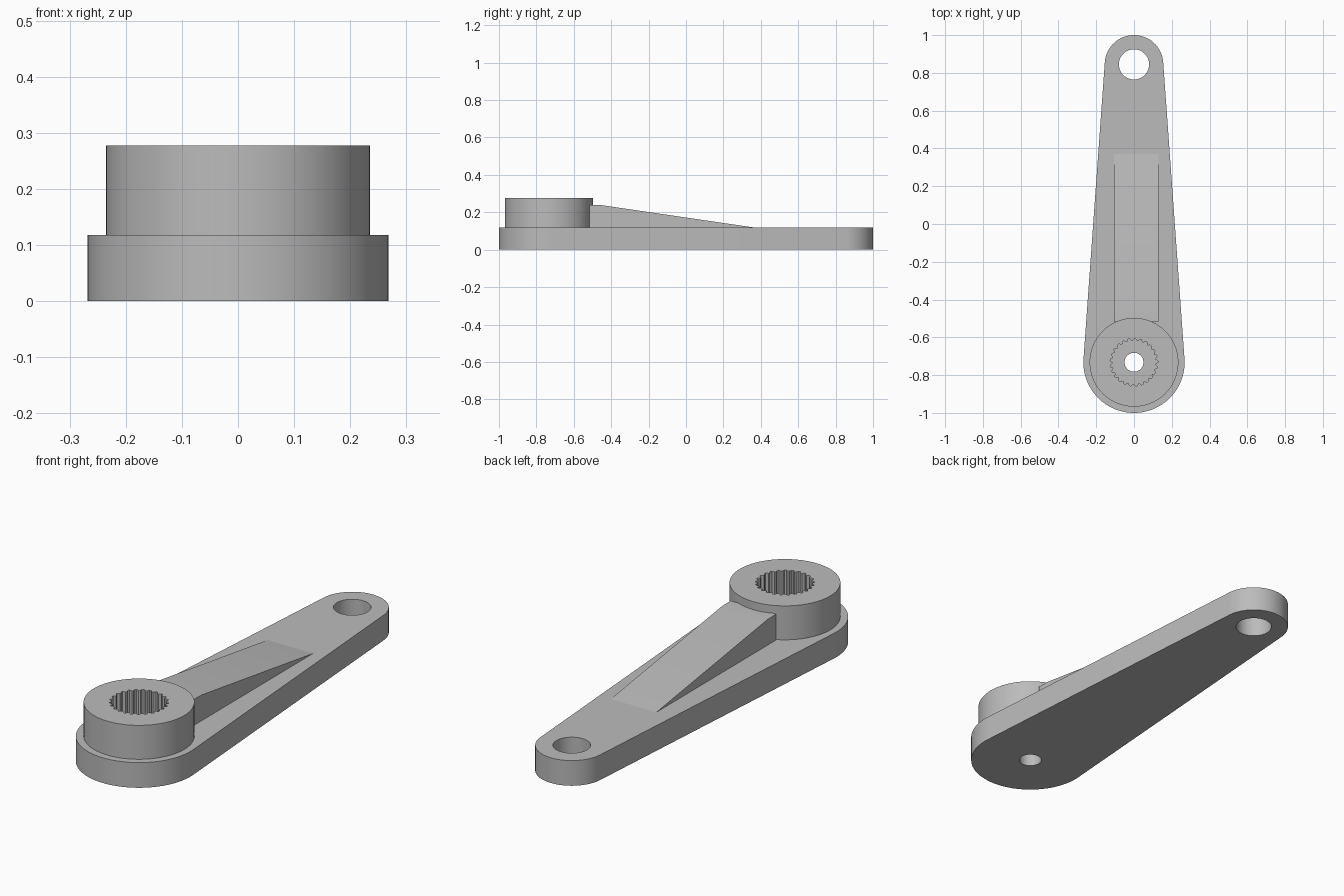
import bpy, bmesh
from math import sin, cos, pi, asin, radians

if "Cube" in bpy.data.objects:
    bpy.data.objects.remove(bpy.data.objects["Cube"], do_unlink=True)

GREY = (0.5, 0.5, 0.5, 1)
mat = bpy.data.materials.new("grey plastic")
mat.use_nodes = True
mat.diffuse_color = GREY
mat.node_tree.nodes["Principled BSDF"].inputs["Base Color"].default_value = GREY

HUB_Y, HUB_R = -0.732, 0.268
TIP_Y, TIP_R = 0.845, 0.155
PLATE_TOP, HUB_TOP = 0.118, 0.277


def arc(cy, r, a0, a1, n):
    """Points along an arc centred on the y axis, both ends included."""
    return [(r * cos(a0 + (a1 - a0) * i / n), cy + r * sin(a0 + (a1 - a0) * i / n))
            for i in range(n + 1)]


def circle(cy, r, n=96):
    return arc(cy, r, 0, 2 * pi, n)[:-1]


def finish(name, bm):
    bmesh.ops.recalc_face_normals(bm, faces=bm.faces)
    mesh = bpy.data.meshes.new(name)
    bm.to_mesh(mesh)
    bm.free()
    mesh.materials.append(mat)
    obj = bpy.data.objects.new(name, mesh)
    bpy.context.collection.objects.link(obj)
    bpy.ops.object.select_all(action="DESELECT")
    obj.select_set(True)
    bpy.context.view_layer.objects.active = obj
    bpy.ops.object.shade_smooth_by_angle(angle=radians(25))
    return obj


def extrude_profile(name, loops, z0, z1):
    """Solid from an outer loop and any hole loops."""
    bm = bmesh.new()
    edges = []
    for loop in loops:
        vs = [bm.verts.new((x, y, z0)) for x, y in loop]
        edges += [bm.edges.new((v, vs[i - 1])) for i, v in enumerate(vs)]
    bmesh.ops.triangle_fill(bm, edges=edges, use_beauty=True, normal=(0, 0, 1))
    top = bmesh.ops.extrude_face_region(bm, geom=bm.faces[:], use_keep_orig=True)
    moved = [g for g in top["geom"] if isinstance(g, bmesh.types.BMVert)]
    bmesh.ops.translate(bm, verts=moved, vec=(0, 0, z1 - z0))
    return finish(name, bm)


# Tapered plate: two arcs joined by tangents, with screw hole and link hole
tilt = asin((HUB_R - TIP_R) / (TIP_Y - HUB_Y))
outline = (arc(TIP_Y, TIP_R, tilt, pi - tilt, 48)
           + arc(HUB_Y, HUB_R, pi - tilt, 2 * pi + tilt, 72))
extrude_profile("arm_plate",
                [outline, circle(TIP_Y, 0.08, 64), circle(HUB_Y, 0.05, 48)],
                0, PLATE_TOP)

# Hub ring with a toothed socket
TEETH = 25
socket = []
for i in range(TEETH * 4):
    a = 2 * pi * i / (TEETH * 4)
    r = 0.126 if i % 4 in (0, 1) else 0.115
    socket.append((r * cos(a), HUB_Y + r * sin(a)))
extrude_profile("hub", [circle(HUB_Y, 0.235), socket], PLATE_TOP, HUB_TOP)

# Sloping rib from the hub down to the plate
side = [(-0.515, PLATE_TOP), (-0.515, 0.24), (-0.45, 0.238), (0.37, PLATE_TOP)]
bm = bmesh.new()
rib = bm.faces.new([bm.verts.new((-0.105, y, z)) for y, z in side])
ext = bmesh.ops.extrude_face_region(bm, geom=[rib], use_keep_orig=True)
bmesh.ops.translate(bm, verts=[g for g in ext["geom"] if isinstance(g, bmesh.types.BMVert)],
                    vec=(0.235, 0, 0))
finish("rib", bm)
